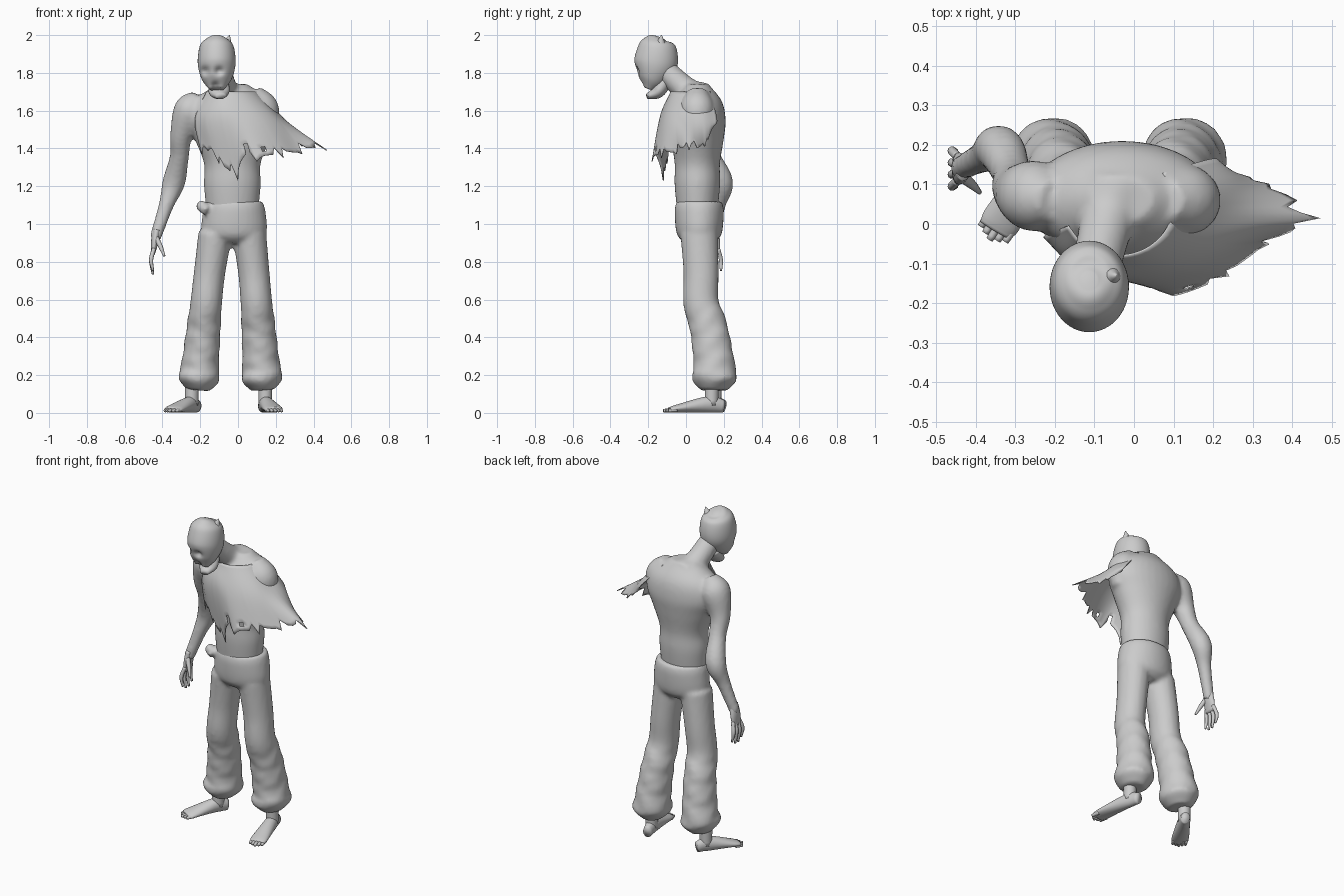
import bpy, bmesh, math, random
from mathutils import Vector

random.seed(4)
if "Cube" in bpy.data.objects:
    bpy.data.objects.remove(bpy.data.objects["Cube"])

grey = (.6, .6, .6, 1)
clay = bpy.data.materials.new("plain grey")
clay.use_nodes = True
clay.diffuse_color = grey
clay.node_tree.nodes["Principled BSDF"].inputs["Base Color"].default_value = grey


def spline(points, steps):
    """Smooth curve through points of any dimension."""
    knots = [Vector(point) for point in points]
    first = knots[0] * 2 - knots[1]
    last = knots[-1] * 2 - knots[-2]
    knots = [first] + knots + [last]
    curve = []
    for before, start, end, after in zip(knots, knots[1:], knots[2:], knots[3:]):
        leave, arrive = (end - before) / 2, (after - start) / 2
        for step in range(steps):
            t = step / steps
            ease = t * t * (3 - 2 * t)
            curve.append(start + (end - start) * ease
                         + leave * t * (1 - t) ** 2 - arrive * t * t * (1 - t))
    return curve + [knots[-2]]


def loft(bm, rings, segments=24, steps=5, folds=0):
    """Closed tube through rings of (x, y, z, half width, optional half depth)."""
    path = spline(rings, steps)
    loops = []
    for index, ring in enumerate(path):
        before = path[max(index - 1, 0)]
        after = path[min(index + 1, len(path) - 1)]
        along = (after.xyz - before.xyz).normalized()
        side = Vector((1, 0, 0))
        side = (side - along * side.dot(along)).normalized()
        up = along.cross(side)
        loop = []
        for corner in range(segments):
            angle = math.tau * corner / segments
            crease = math.sin(ring.z * 55 + 2 * math.sin(2 * angle)) if ring.z < .55 else 0
            offset = side * math.cos(angle) * ring[3] + up * math.sin(angle) * ring[-1]
            loop.append(bm.verts.new(ring.xyz + offset * (1 + folds * crease)))
        loops.append(loop)
    for lower, upper in zip(loops, loops[1:]):
        for corner in range(segments):
            following = (corner + 1) % segments
            bm.faces.new((lower[corner], lower[following], upper[following], upper[corner]))
    bm.faces.new(loops[0])
    bm.faces.new(loops[-1])


def stack(bm, x, y, rows):
    """Upright loft from rows of (height, half width, half depth)."""
    loft(bm, [(x, y, *row) for row in rows], segments=32)


def finish(name, bm, fused=False):
    bmesh.ops.recalc_face_normals(bm, faces=bm.faces)
    for face in bm.faces:
        face.smooth = True
    mesh = bpy.data.meshes.new(name)
    bm.to_mesh(mesh)
    bm.free()
    mesh.materials.append(clay)
    part = bpy.data.objects.new(name, mesh)
    bpy.context.collection.objects.link(part)
    if fused:
        fuse = part.modifiers.new("fuse", 'REMESH')
        fuse.mode = 'VOXEL'
        fuse.voxel_size = .012
        fuse.use_smooth_shade = True
        soften = part.modifiers.new("soften", 'SMOOTH')
        soften.iterations = 5
    return part


# Torso, stooped neck, long right arm and left shoulder stump
bm = bmesh.new()
stack(bm, -.03, .06, [(1, .13, .1), (1.2, .15, .12), (1.32, .15, .12), (1.45, .2, .14),
                      (1.55, .24, .15), (1.65, .21, .13), (1.74, .08, .06)])
loft(bm, [(-.05, .07, 1.66, .1), (-.07, 0, 1.71, .07), (-.1, -.13, 1.83, .06)])
loft(bm, [(-.2, .06, 1.67, .05), (-.25, .07, 1.6, .09), (-.3, .09, 1.47, .06), (-.31, .13, 1.36, .05),
          (-.34, .19, 1.22, .06), (-.38, .17, 1.1, .04), (-.44, .14, .92, .03)])
loft(bm, [(.07, .06, 1.69, .06), (.13, .06, 1.6, .09), (.16, .06, 1.47, .04)])
finish("torso_and_arm", bm, fused=True)

# Right hand: palm, four fanned fingers, thumb
bm = bmesh.new()
loft(bm, [(-.43, .14, .97, .02, .03), (-.44, .14, .91, .02, .04), (-.45, .14, .84, .01, .04)])
for finger in range(4):
    spread = finger - 1.5
    tip = .73 + .01 * spread ** 2
    loft(bm, [(-.445, .14 + .02 * spread, .87, .011), (-.46, .14 + .03 * spread, .81, .011),
              (-.45, .14 + .03 * spread, tip, .006)], segments=10)
loft(bm, [(-.435, .12, .93, .015), (-.41, .1, .88, .012), (-.39, .08, .83, .006)], segments=10)
finish("right_hand", bm)

# Baggy trousers: hips, a knotted scrap at the waist and two legs gathered at the ankles
bm = bmesh.new()
stack(bm, -.02, .07, [(1.12, .15, .12), (1.07, .165, .13), (.95, .17, .12), (.9, .1, .08)])
loft(bm, [(-.215, 0, 1.11, .015), (-.2, 0, 1.1, .03), (-.16, -.01, 1.07, .03)])
leg_rows = [(.95, .07, .09), (.74, .08, .083), (.58, .08, .084), (.45, .12, .09),
            (.25, .15, .1), (.18, .15, .11), (.12, .15, .06)]
for hip, cuff in ((-.12, -.21), (.06, .13)):
    rings = []
    for height, y, radius in leg_rows:
        drop = ((.95 - height) / .8) ** .8
        rings.append((hip + (cuff - hip) * drop, y, height, radius, radius + .01))
    loft(bm, rings, folds=.035)
finish("trousers", bm, fused=True)


def foot(name, heel, toe):
    """Bare foot along the line from heel to toe, with ankle and five toes."""
    bm = bmesh.new()
    heel, toe = Vector(heel), Vector(toe)
    across = (toe - heel).orthogonal().normalized()
    rings = []
    for part, height, width in ((0, .035, .025), (.25, .045, .036), (.75, .024, .05), (.9, .016, .045)):
        rings.append((*heel.lerp(toe, part), height, width, height - .002))
    loft(bm, rings)
    ankle = heel.lerp(toe, .2)
    loft(bm, [(*ankle, .17, .037), (*ankle, .04, .035)])
    for digit in range(-2, 3):
        shift = across * digit * .018
        root = heel.lerp(toe, .8) + shift
        tip = heel.lerp(toe, 1 - .03 * abs(digit)) + shift
        loft(bm, [(*root, .016, .012), (*tip, .012, .009)], segments=8)
    finish(name, bm)


foot("right_foot", (-.215, .2), (-.365, -.04))
foot("left_foot", (.13, .2), (.2, -.12))

# Gaunt head with sunken sockets, dropped jaw and a small crest point
bm = bmesh.new()
skull = [(-.2, 1.715, .04, .03), (-.18, 1.77, .08, .08), (-.16, 1.85, .1, .115),
         (-.15, 1.94, .09, .1), (-.145, 1.975, .06, .07), (-.14, 1.99, .02, .02)]
loft(bm, [(-.113, *row) for row in skull], segments=48, steps=8)
for vert in bm.verts:
    if vert.co.y < -.16:
        for x, z in ((-.175, 1.81), (-.1, 1.81), (-.12, 1.73)):
            distance = math.hypot(vert.co.x - x, vert.co.z - z)
            vert.co.y += .025 * math.exp(-(distance / .02) ** 2)
loft(bm, [(-.1, -.11, 1.76, .05, .04), (-.1, -.15, 1.7, .055, .035), (-.09, -.205, 1.675, .025, .015)])
loft(bm, [(-.065, -.135, 1.93, .04), (-.045, -.13, 2, .002)])
finish("head", bm)


def around(x, z, width, depth, angle):
    """Point on a level oval about the upper body."""
    return x + width * math.cos(angle), .05 + depth * math.sin(angle), z


# Torn shroud: columns run from the right chest round the front to the left back
hem = [(-.19, -.05, 1.36), (-.1, -.1, 1.32), (0, -.12, 1.23), (.1, -.18, 1.33), (.24, -.13, 1.35),
       (.34, -.05, 1.37), (.47, .015, 1.39), (.34, .1, 1.41), (.21, .14, 1.52)]
collar, middle = [], []
for index in range(len(hem)):
    angle = math.radians(205 + 24 * index)
    collar.append(around(-.04, 1.7, .14, .13, angle))
    middle.append(around(0, 1.55, .25, .19, angle))
edges = [spline(edge, 6) for edge in (collar, middle, hem)]
bm = bmesh.new()
grid = []
for index, column in enumerate(zip(*edges)):
    # ragged hem, full length at each main point
    reach = 1 if index % 6 == 0 else random.uniform(.84, .98)
    fine = spline(column, 20)
    strip = []
    for row in range(19):
        place = row / 18 * reach * (len(fine) - 1)
        below = min(int(place), len(fine) - 2)
        strip.append(bm.verts.new(fine[below].lerp(fine[below + 1], place - below)))
    grid.append(strip)
for left, right in zip(grid, grid[1:]):
    for a, b, c, d in zip(left, right, right[1:], left[1:]):
        bm.faces.new((a, b, c, d))
# moth holes
holes = []
for face in bm.faces:
    center = face.calc_center_median()
    if min(math.hypot(center.x - x, center.z - 1.4) for x in (.05, .14)) < .017:
        holes.append(face)
bmesh.ops.delete(bm, geom=holes, context='FACES')
shroud = finish("torn_shroud", bm)
thickness = shroud.modifiers.new("thickness", 'SOLIDIFY')
thickness.thickness = .005
thickness.offset = 0
